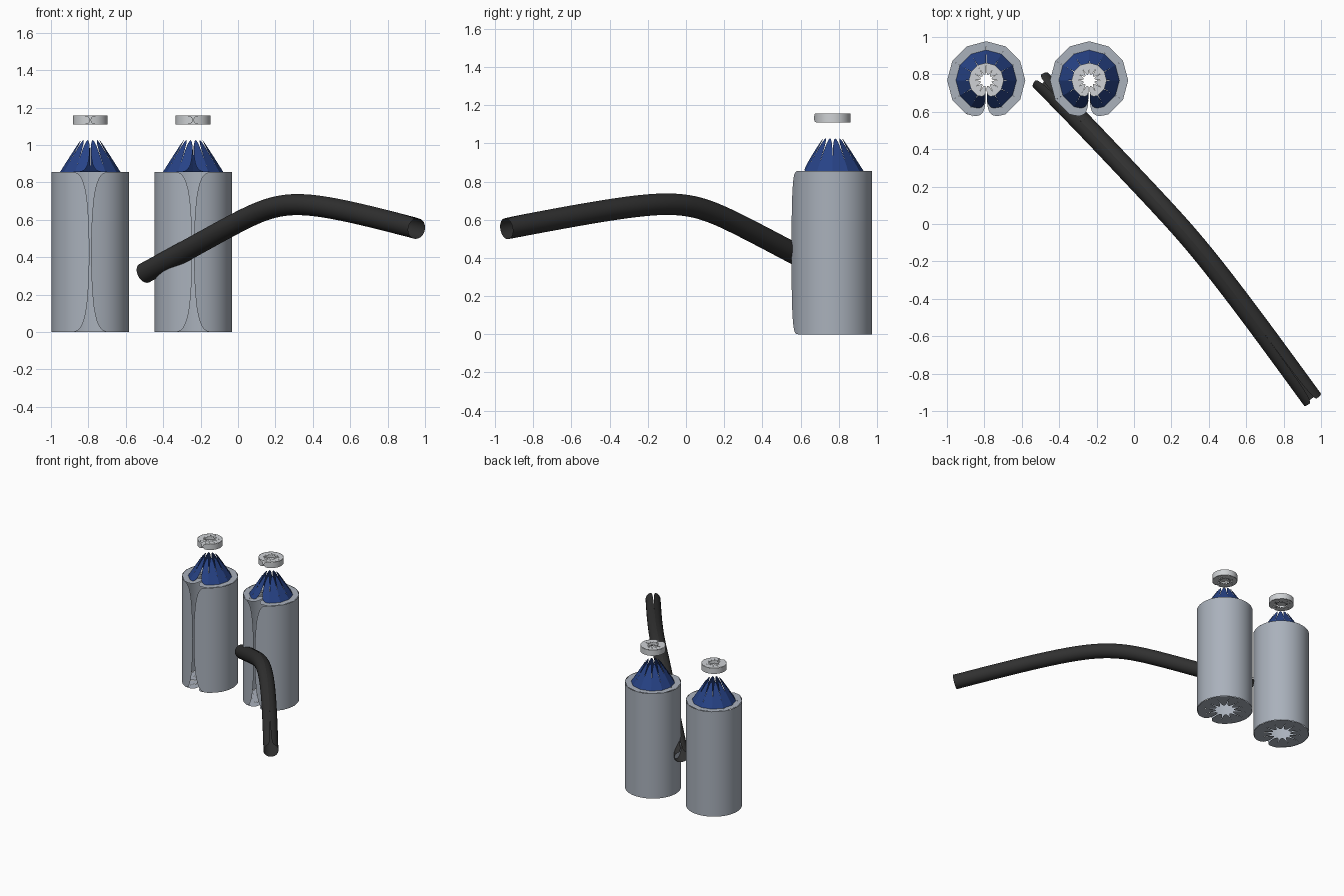
import bpy, math
from mathutils import Vector

if "Cube" in bpy.data.objects:
    bpy.data.objects.remove(bpy.data.objects["Cube"])

N = 12  # sides of every round part


def material(name, rgb):
    m = bpy.data.materials.new(name)
    m.diffuse_color = (*rgb, 1)
    m.use_nodes = True
    m.node_tree.nodes["Principled BSDF"].inputs["Base Color"].default_value = m.diffuse_color
    return m


steel = material("steel", (0.40, 0.44, 0.50))
blue = material("blue", (0.02, 0.055, 0.24))
pale = material("pale_grey", (0.62, 0.64, 0.66))
rubber = material("rubber", (0.03, 0.03, 0.03))


def make(name, verts, faces, mat, smooth):
    me = bpy.data.meshes.new(name)
    me.from_pydata(verts, [], faces)
    me.materials.append(mat)
    ob = bpy.data.objects.new(name, me)
    bpy.context.collection.objects.link(ob)
    for p in me.polygons:
        p.use_smooth = smooth
    sub = ob.modifiers.new("round", 'SUBSURF')
    sub.levels = sub.render_levels = 3
    return ob


def angles():
    return [-math.pi / 2 + 2 * math.pi * i / N for i in range(N + 1)]


def skin(name, rings, mat):
    """Open-seamed tube through rings of N + 1 points."""
    w = N + 1
    faces = [(r * w + i, r * w + i + 1, (r + 1) * w + i + 1, (r + 1) * w + i)
             for r in range(len(rings) - 1) for i in range(N)]
    return make(name, [p for ring in rings for p in ring], faces, mat, True)


def ring(cx, cy, z, r):
    return [(cx + r * math.cos(a), cy + r * math.sin(a), z) for a in angles()]


def fan(name, cx, cy, r, z, apex, mat, down=False):
    """Disc or cone of separate wedges that touch only at the rim."""
    verts = ring(cx, cy, z, r) + [(cx, cy, apex)] * N
    faces = [(i, i + 1, N + 1 + i) for i in range(N)]
    if down:
        faces = [f[::-1] for f in faces]
    return make(name, verts, faces, mat, False)


def drum(name, cx, cy, r, z0, z1, mat):
    """Wall with a slit at the front, plus wedge discs at both ends."""
    wall_r = r * 1.038
    skin(name + "_wall", [ring(cx, cy, z0, wall_r), ring(cx, cy, z1, wall_r)], mat)
    fan(name + "_bottom", cx, cy, r, z0, z0, mat, True)
    fan(name + "_top", cx, cy, r, z1, z1, mat)


# Two gas tanks: body, blue shoulder cone, floating valve cap
for side, cx in (("left", -0.79), ("right", -0.24)):
    cy = 0.768
    drum(side + "_tank", cx, cy, 0.209, 0.0, 0.855, steel)
    fan(side + "_shoulder", cx, cy, 0.162, 0.855, 1.11, blue)
    drum(side + "_cap", cx, cy, 0.094, 1.11, 1.157, pale)

# Hose swept along a curved path, seam on top
path = [Vector(p) for p in ((-0.50, 0.77, 0.315), (-0.25, 0.515, 0.45), (0.0, 0.25, 0.59),
                            (0.17, 0.07, 0.67), (0.35, -0.13, 0.69), (0.62, -0.48, 0.64),
                            (0.955, -0.94, 0.553))]
rings = []
for i, p in enumerate(path):
    t = (path[min(i + 1, len(path) - 1)] - path[max(i - 1, 0)]).normalized()
    right = t.cross(Vector((0, 0, 1))).normalized()
    up = right.cross(t)
    rings.append([p + 0.058 * (right * math.cos(a) - up * math.sin(a)) for a in angles()])
skin("hose", rings, rubber)
